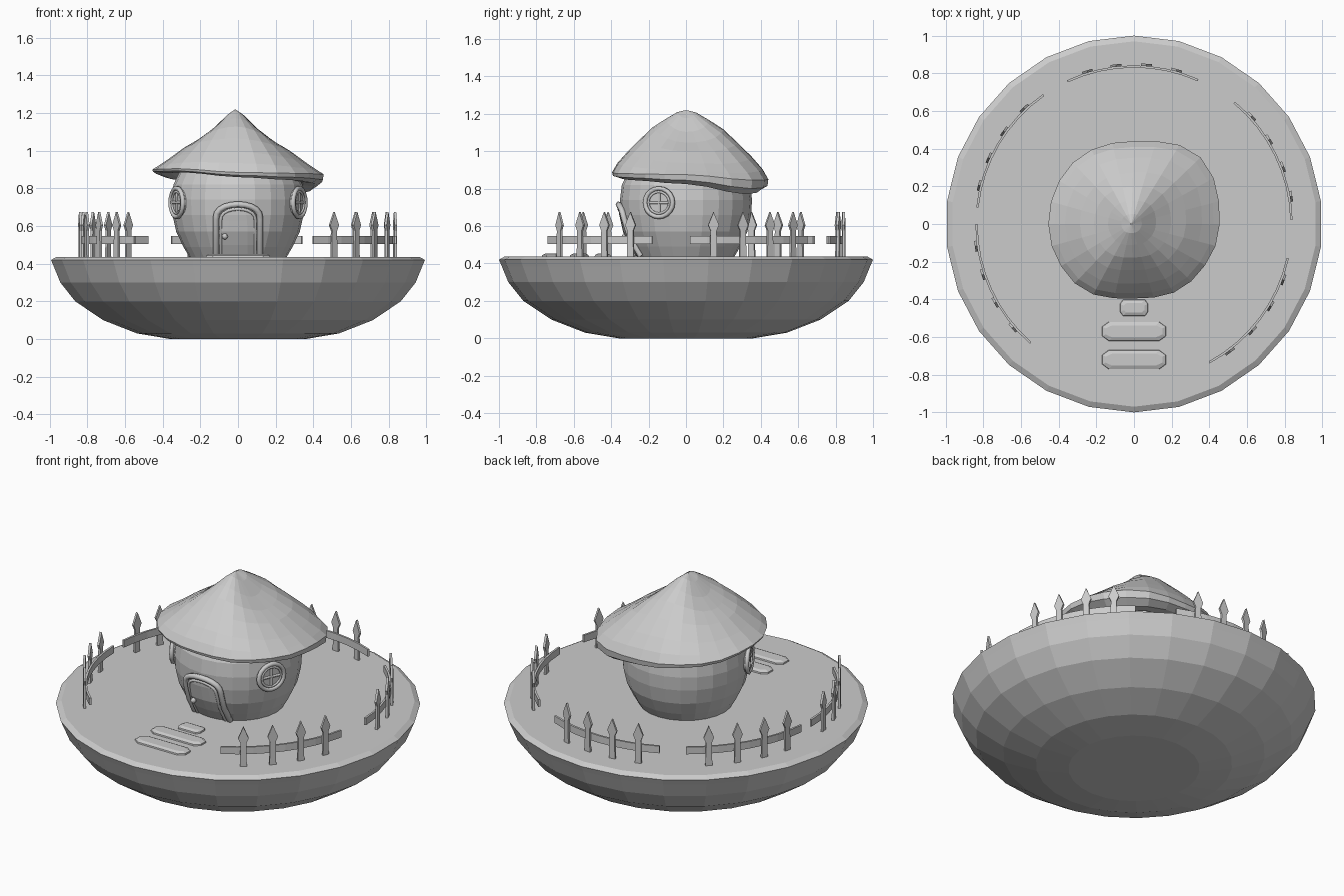
import bpy, bmesh, math
from mathutils import Matrix, Vector

if "Cube" in bpy.data.objects:
    bpy.data.objects.remove(bpy.data.objects["Cube"])

TAU = 2 * math.pi


def make(name, verts, faces, smooth=False):
    bm = bmesh.new()
    vs = [bm.verts.new(v) for v in verts]
    for f in faces:
        bm.faces.new([vs[i] for i in f])
    bmesh.ops.recalc_face_normals(bm, faces=bm.faces)
    for f in bm.faces:
        f.smooth = smooth
    me = bpy.data.meshes.new(name)
    bm.to_mesh(me)
    bm.free()
    ob = bpy.data.objects.new(name, me)
    bpy.context.collection.objects.link(ob)
    return ob


def skin_rings(name, rings):
    """Join equal-sized rings into a closed, capped skin."""
    n = len(rings[0])
    faces = [(k * n + i, k * n + (i + 1) % n, (k + 1) * n + (i + 1) % n, (k + 1) * n + i)
             for k in range(len(rings) - 1) for i in range(n)]
    faces += [tuple(range(n)), tuple(range((len(rings) - 1) * n, len(rings) * n))]
    return make(name, [p for r in rings for p in r], faces)


def lathe(name, profile, n, start=0.0):
    return skin_rings(name, [[(r * math.cos(start + TAU * i / n), r * math.sin(start + TAU * i / n), z)
                              for i in range(n)] for r, z in profile])


def lerp_table(table, x):
    for (a, fa), (b, fb) in zip(table, table[1:]):
        if x <= b:
            return fa + (fb - fa) * (x - a) / (b - a)
    return table[-1][1]


def tube(name, pts, radius, cyclic=False):
    cu = bpy.data.curves.new(name, 'CURVE')
    cu.dimensions = '3D'
    cu.bevel_depth = radius
    cu.bevel_resolution = 1
    cu.use_fill_caps = True
    sp = cu.splines.new('POLY')
    sp.points.add(len(pts) - 1)
    for p, co in zip(sp.points, pts):
        p.co = (*co, 1)
    sp.use_cyclic_u = cyclic
    ob = bpy.data.objects.new(name, cu)
    bpy.context.collection.objects.link(ob)
    bpy.ops.object.select_all(action='DESELECT')
    ob.select_set(True)
    bpy.context.view_layer.objects.active = ob
    bpy.ops.object.convert(target='MESH')
    return ob


# Island bowl
lathe("island", [(0.36, 0), (0.54, 0.03), (0.72, 0.10), (0.87, 0.20), (0.95, 0.30), (0.985, 0.385),
                 (1.0, 0.42), (0.97, 0.437), (0.5, 0.437)], 26, math.pi / 2)

# Barrel shaped wall
WALL = [(0.255, 0.43), (0.29, 0.49), (0.328, 0.57), (0.348, 0.66), (0.353, 0.74), (0.343, 0.82),
        (0.31, 0.89), (0.2, 0.94)]
lathe("house_wall", WALL, 24)
WALL_R = [(z, r) for r, z in WALL]

# Lopsided cap roof: brim radius, brim height and lip drop by direction (every 45 degrees)
BRIM_R = [0.455, 0.50, 0.44, 0.46, 0.455, 0.445, 0.395, 0.43, 0.455]
BRIM_Z = [0.875, 0.845, 0.85, 0.87, 0.90, 0.905, 0.885, 0.88, 0.875]
DROP = [0.05, 0.075, 0.05, 0.03, 0.02, 0.02, 0.025, 0.035, 0.05]
CONCAVE = [(0, 1), (0.1, 0.9), (0.35, 0.57), (0.57, 0.41), (0.85, 0.13), (1, 0)]
CONVEX = [(0, 1), (0.1, 0.98), (0.42, 0.76), (0.76, 0.38), (0.95, 0.12), (1, 0)]


def around(tab, a):
    u = (a / TAU * 8) % 8
    i = int(u)
    f = u - i
    f = f * f * (3 - 2 * f)
    return tab[i] * (1 - f) + tab[i + 1] * f


def roof_ring(t, under=None):
    ring = []
    for i in range(24):
        a = TAU * i / 24
        r, zb, d = around(BRIM_R, a), around(BRIM_Z, a), around(DROP, a)
        if under is None:
            w = math.sin(a) ** 2
            h = (1 - w) * lerp_table(CONCAVE, t) + w * lerp_table(CONVEX, t)
            z = zb + (1.22 - zb) * h
        else:
            z = zb - d * under
        ring.append((r * t * math.cos(a) - 0.015 * (1 - t), r * t * math.sin(a), z))
    return ring


skin_rings("mushroom_roof",
           [roof_ring(t) for t in (0.01, 0.12, 0.28, 0.45, 0.62, 0.8, 0.93, 1.0)]
           + [roof_ring(0.99, 0.6), roof_ring(0.9, 1.0), roof_ring(0.78, 0.9), roof_ring(0.6, 0.2)])


# Door hugging the curved wall
def on_wall(x, z, off):
    r = lerp_table(WALL_R, z) + off
    return (x, -math.sqrt(r * r - x * x), z)


def arch(w, z0, zs, zt, n=10):
    pts = [(-w, z0), (-w, (z0 + zs) / 2)]
    pts += [(-w * math.cos(math.pi * i / n), zs + (zt - zs) * math.sin(math.pi * i / n) ** 0.8)
            for i in range(n + 1)]
    return pts + [(w, (z0 + zs) / 2), (w, z0)]


tube("door_frame", [on_wall(x, z, 0.008) for x, z in arch(0.117, 0.44, 0.64, 0.715)], 0.017)
tube("door_inner_trim", [on_wall(x, z, 0.008) for x, z in arch(0.092, 0.44, 0.63, 0.69)], 0.009)
rows = [0.44, 0.5, 0.57, 0.63, 0.66, 0.685]
widths = [0.1, 0.1, 0.1, 0.097, 0.085, 0.055]
verts = [on_wall(w * (c / 2 - 1), z, 0.009) for z, w in zip(rows, widths) for c in range(5)]
door = make("door_panel", verts, [(k * 5 + c, k * 5 + c + 1, k * 5 + c + 6, k * 5 + c + 5)
                                  for k in range(5) for c in range(4)])
bpy.ops.mesh.primitive_uv_sphere_add(segments=12, ring_count=8, radius=0.016,
                                     location=on_wall(-0.07, 0.545, 0.018))
bpy.context.object.name = "door_knob"

# Round windows on both sides
for side, az in (("right", -24), ("left", 204)):
    a = math.radians(az)
    n = Vector((math.cos(a), math.sin(a), 0))
    t = Vector((-math.sin(a), math.cos(a), 0))
    c = n * 0.354 + Vector((0, 0, 0.725))

    def loop(r, off):
        return [c + n * off + t * (r * 1.06 * math.cos(TAU * i / 20)) + Vector((0, 0, r * math.sin(TAU * i / 20)))
                for i in range(20)]
    skin_rings(f"window_pane_{side}", [loop(0.08, -0.04), loop(0.08, 0.001)])
    tube(f"window_frame_{side}", loop(0.076, 0.002), 0.013, True)
    tube(f"window_inner_ring_{side}", loop(0.058, 0.003), 0.007, True)
    up = Vector((0, 0, 0.06))
    tube(f"window_bar_upright_{side}", [c - up, c + up], 0.008)
    tube(f"window_bar_cross_{side}", [c - t * 0.06, c + t * 0.06], 0.008)

# Fence sections: curved rail plus four pointed pickets each
HALF = [(0.019, 0.43), (0.016, 0.575), (0.029, 0.605), (0.0, 0.675)]
OUTLINE = HALF + [(-x, z) for x, z in HALF[2::-1]]
for s, (start, way) in enumerate([(174, -1), (115, -1), (50.5, -1), (-12.5, -1), (180, 1)]):
    rings = []
    for k in range(9):
        a = math.radians(start + way * 49 * k / 8)
        rings.append([(r * math.cos(a), r * math.sin(a), z)
                      for r, z in ((0.83, 0.505), (0.842, 0.505), (0.842, 0.548), (0.83, 0.548))])
    skin_rings(f"fence_rail_{s}", rings)
    for k, off in enumerate((8, 18.5, 29.5, 40.5)):
        rot = Matrix.Rotation(math.radians(start + way * off), 4, 'Z')
        skin_rings(f"picket_{s}_{k}", [[rot @ Vector((r, x, z)) for x, z in OUTLINE]
                                       for r in (0.84, 0.853)])

# Low rounded stepping stones
for k, (y, w, d) in enumerate([(-0.445, 0.075, 0.045), (-0.57, 0.17, 0.052), (-0.72, 0.17, 0.052)]):
    def slab(f, z):
        pts = [(1, 0.5), (0.8, 1), (-0.8, 1), (-1, 0.5), (-1, -0.5), (-0.8, -1), (0.8, -1), (1, -0.5)]
        return [(px * w - math.copysign(f, px), y + py * (d - f), z) for px, py in pts]
    skin_rings(f"stepping_stone_{k}", [slab(0, 0.43), slab(0.003, 0.445), slab(0.02, 0.453)])
